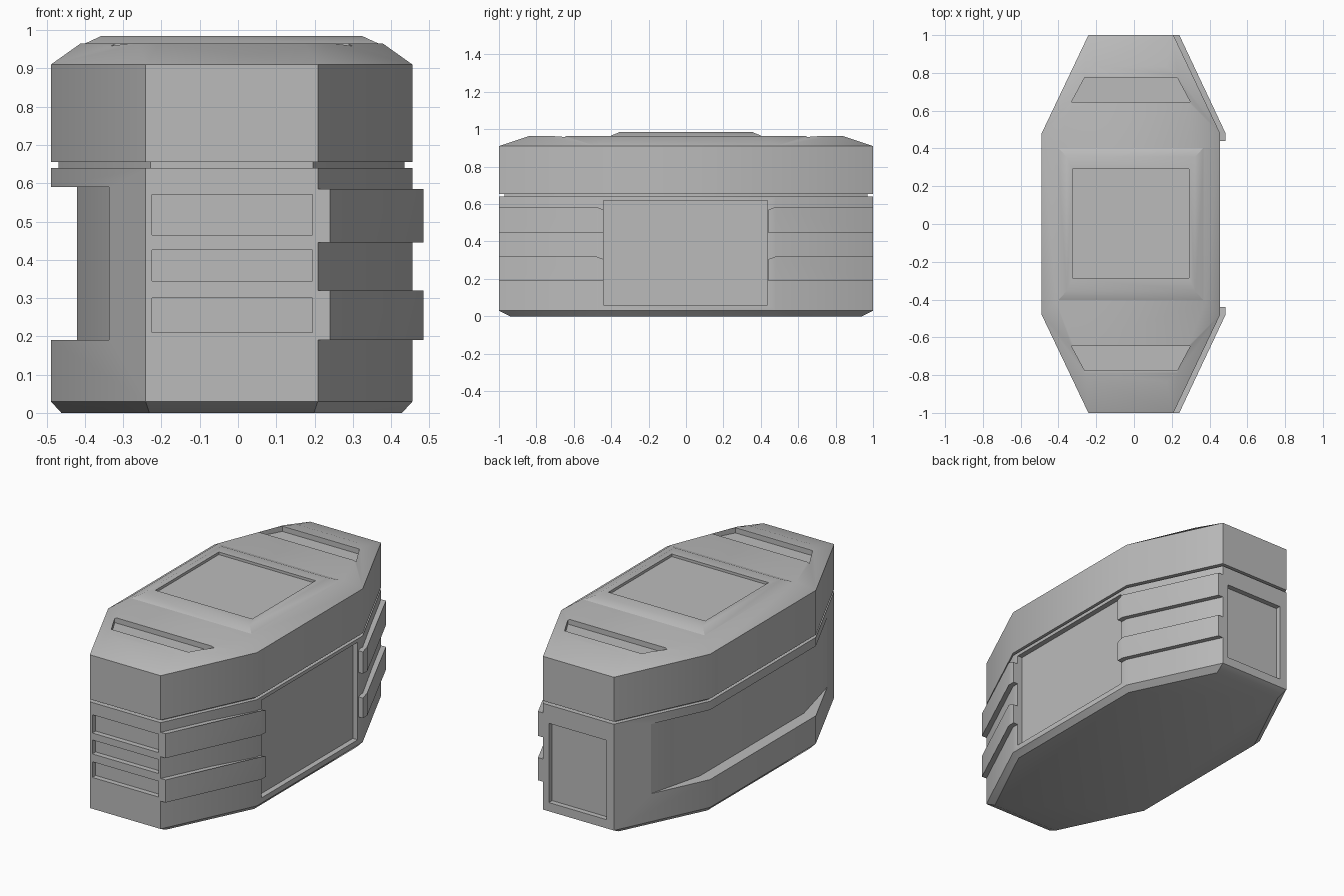
import bpy, bmesh, math

if "Cube" in bpy.data.objects:
    bpy.data.objects.remove(bpy.data.objects["Cube"])

CX = -0.0165  # the case sits slightly off centre because of the side ribs

grey = bpy.data.materials.new("case grey")
grey.use_nodes = True
grey.diffuse_color = (0.5, 0.5, 0.5, 1)
grey.node_tree.nodes["Principled BSDF"].inputs["Base Color"].default_value = grey.diffuse_color


def link(name, bm):
    bmesh.ops.recalc_face_normals(bm, faces=bm.faces)
    mesh = bpy.data.meshes.new(name)
    bm.to_mesh(mesh)
    bm.free()
    obj = bpy.data.objects.new(name, mesh)
    mesh.materials.append(grey)
    bpy.context.collection.objects.link(obj)
    return obj


def hull(name, points):
    """Convex solid around a set of points."""
    bm = bmesh.new()
    for p in points:
        bm.verts.new(p)
    bmesh.ops.convex_hull(bm, input=bm.verts)
    bmesh.ops.dissolve_limit(bm, angle_limit=math.radians(1), verts=bm.verts, edges=bm.edges)
    return link(name, bm)


def prism(name, outline, z0, z1):
    """Upright solid from a plan outline."""
    bm = bmesh.new()
    face = bm.faces.new([bm.verts.new((x, y, z0)) for x, y in outline])
    new = bmesh.ops.extrude_face_region(bm, geom=[face])["geom"]
    top = [v for v in new if isinstance(v, bmesh.types.BMVert)]
    bmesh.ops.translate(bm, verts=top, vec=(0, 0, z1 - z0))
    return link(name, bm)


def box(name, x0, x1, y0, y1, z0, z1):
    return prism(name, [(x0, y0), (x1, y0), (x1, y1), (x0, y1)], z0, z1)


def four(x, y, z):
    """One point mirrored to all four quarters of the case."""
    return [(CX + sx * x, sy * y, z) for sx in (-1, 1) for sy in (-1, 1)]


def ring(z, end_x, end_y, side_x, side_y):
    return four(end_x, end_y, z) + four(side_x, side_y, z)


def finish(obj, cutters=()):
    """Carve the cutters out, remove them, then smooth the shallow edges."""
    for c in cutters:
        mod = obj.modifiers.new(c.name, "BOOLEAN")
        mod.operation, mod.solver, mod.object = "DIFFERENCE", "EXACT", c
        c.hide_render = True
    bpy.context.view_layer.update()
    graph = bpy.context.evaluated_depsgraph_get()
    obj.data = bpy.data.meshes.new_from_object(obj.evaluated_get(graph))
    obj.modifiers.clear()
    for c in cutters:
        bpy.data.objects.remove(c)
    bpy.ops.object.select_all(action="DESELECT")
    bpy.context.view_layer.objects.active = obj
    obj.select_set(True)
    bpy.ops.object.shade_smooth_by_angle(angle=math.radians(30))


# Lower body with chamfered foot
outline = (0.225, 1.0, 0.4725, 0.48)
lower = hull("lower_body", ring(0, 0.215, 0.94, 0.445, 0.465)
             + ring(0.03, *outline) + ring(0.64, *outline))

# Front vents, back panel and right panel recesses
cuts = [box("vent_cut", -0.225, 0.195, -1.1, -0.97, z0, z1)
        for z0, z1 in ((0.21, 0.30), (0.345, 0.425), (0.465, 0.57))]
cuts.append(box("back_panel_cut", -0.196, 0.171, 0.97, 1.1, 0.08, 0.535))
cuts.append(box("side_panel_cut", 0.425, 0.6, -0.44, 0.435, 0.06, 0.62))

# Wrapped recess on the other side
cuts.append(prism("side_recess_cut", [
    (-0.336, 0.80), (-0.42, 0.47), (-0.42, -0.47), (-0.336, -0.80),
    (-0.6, -0.80), (-0.6, 0.80)], 0.19, 0.59))
finish(lower, cuts)

# Seam between body and lid
finish(hull("seam_core", ring(0.635, 0.212, 0.97, 0.452, 0.47)
            + ring(0.66, 0.212, 0.97, 0.452, 0.47)))

# Lid with chamfered deck and a slot at each end
lid = hull("lid", ring(0.655, *outline) + ring(0.91, *outline)
           + ring(0.965, 0.19, 0.835, 0.395, 0.415) + four(0.245, 0.79, 0.965))
slots = []
for s in (-1, 1):
    slots.append(prism("deck_slot_cut", [
        (CX - 0.315, s * 0.645), (CX + 0.315, s * 0.645),
        (CX + 0.245, s * 0.775), (CX - 0.245, s * 0.775)], 0.935, 1.1))
finish(lid, slots)

# Raised plateau with a sunken panel
plateau = hull("top_plateau", ring(0.962, 0.39, 0.41, 0.39, 0.41)
               + four(0.34, 0.355, 0.985))
finish(plateau, [box("top_panel_cut", -0.325, 0.29, -0.285, 0.29, 0.97, 1.1)])
# Clear the lid under the sunken panel
# Wrap-around ribs at both corners of the right side
for end, s in (("front", -1), ("back", 1)):
    for level, z0, z1 in (("lower", 0.19, 0.32), ("upper", 0.445, 0.585)):
        rib = prism(f"{end}_{level}_rib", [
            (0.20, s * 1.0), (0.24, s * 1.0), (0.485, s * 0.48),
            (0.485, s * 0.44), (0.42, s * 0.44), (0.42, s * 0.5)], z0, z1)
        for v in rib.data.vertices:
            if abs(v.co.y) < 0.45 and v.co.z > z1 - 0.01:
                v.co.z -= 0.015
        finish(rib)
